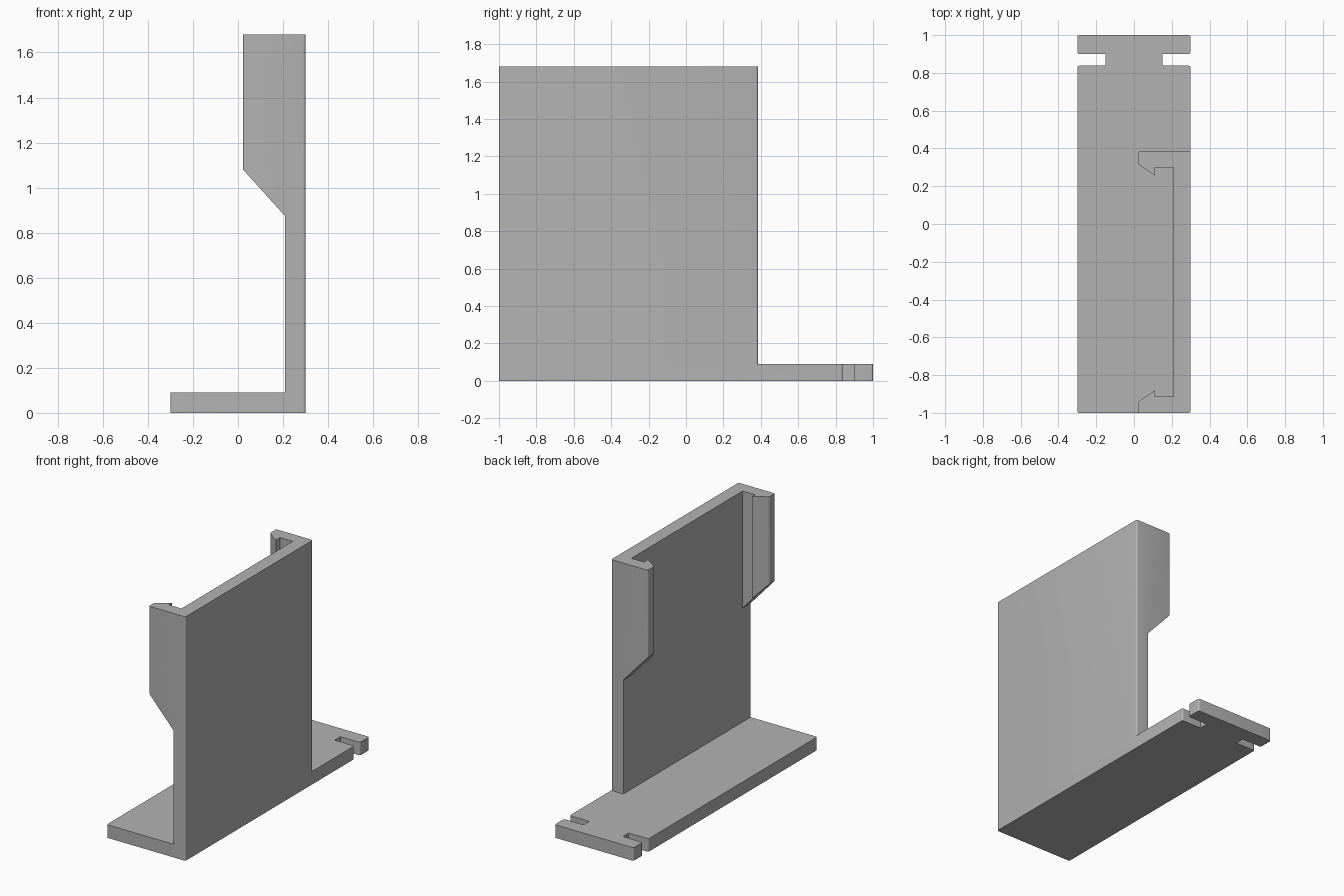
import bpy, bmesh
from mathutils import Vector

cube = bpy.data.objects.get("Cube")
if cube:
    bpy.data.objects.remove(cube, do_unlink=True)

grey = bpy.data.materials.new("plain grey")
grey.use_nodes = True
COLOUR = (0.45, 0.45, 0.45, 1)
grey.diffuse_color = COLOUR
grey.node_tree.nodes["Principled BSDF"].inputs["Base Color"].default_value = COLOUR

LEFT, INNER, HOOK, BACK = 0.3, 0.208, 0.022, 0.385
BASE_H, WALL_H = 0.09, 1.68
RADIUS, STEPS = 0.012, 4


def rounded(points):
    """Replace each corner flagged with a third value by a small arc."""
    out = []
    for i, p in enumerate(points):
        c = Vector(p[:2])
        if len(p) < 3:
            out.append(c)
            continue
        a = c + (Vector(points[i - 1][:2]) - c).normalized() * RADIUS
        b = c + (Vector(points[(i + 1) % len(points)][:2]) - c).normalized() * RADIUS
        for k in range(STEPS + 1):
            t = k / STEPS
            out.append(a * (1 - t) ** 2 + c * 2 * t * (1 - t) + b * t * t)
    return out


def prism(name, corners, start, vector):
    """Extrude a closed outline; corners are already 3D positions."""
    bm = bmesh.new()
    face = bm.faces.new([bm.verts.new(c) for c in corners])
    res = bmesh.ops.extrude_face_region(bm, geom=[face], use_keep_orig=True)
    verts = [g for g in res["geom"] if isinstance(g, bmesh.types.BMVert)]
    bmesh.ops.translate(bm, verts=verts, vec=vector)
    bmesh.ops.translate(bm, verts=bm.verts[:], vec=start)
    bmesh.ops.recalc_face_normals(bm, faces=bm.faces[:])
    mesh = bpy.data.meshes.new(name)
    bm.to_mesh(mesh)
    bm.free()
    mesh.materials.append(grey)
    obj = bpy.data.objects.new(name, mesh)
    bpy.context.collection.objects.link(obj)
    return obj


def upright(name, outline, height):
    return prism(name, [(p.x, p.y, 0) for p in rounded(outline)], (0, 0, 0), (0, 0, height))


def combine(target, other, operation):
    mod = target.modifiers.new(operation.lower(), "BOOLEAN")
    mod.operation, mod.solver, mod.object = operation, "EXACT", other
    bpy.context.view_layer.objects.active = target
    bpy.ops.object.modifier_apply(modifier=mod.name)
    bpy.data.objects.remove(other, do_unlink=True)


# Foot plate with a pair of notches near the back
side = [(LEFT, -1, 1), (LEFT, 0.838, 1), (0.15, 0.838), (0.15, 0.9),
        (LEFT, 0.9, 1), (LEFT, 1, 1)]
bracket = upright("bracket", side + [(-p[0], *p[1:]) for p in reversed(side)], BASE_H)

# Tall wall with a barbed hook along each end
wall = upright("wall", [
    (LEFT, -1, 1), (LEFT, BACK, 1),
    (HOOK, BACK, 1), (HOOK, 0.315, 1), (0.112, 0.255), (0.112, 0.298), (INNER, 0.298),
    (INNER, -0.913), (0.112, -0.913), (0.112, -0.88), (HOOK, -0.94, 1), (HOOK, -1, 1),
], WALL_H)

# Remove the lower part of the hooks along a sloping underside
slope = [(-0.2, -0.1), (INNER, -0.1), (INNER, 0.875), (HOOK, 1.08), (-0.2, 1.32)]
cutter = prism("hook_cutter", [(x, 0, z) for x, z in slope], (0, -1.2, 0), (0, 2, 0))
cutter.hide_render = True
combine(wall, cutter, "DIFFERENCE")
combine(bracket, wall, "UNION")

# Smooth only the tiny corner rounds
bpy.ops.object.select_all(action="DESELECT")
bracket.select_set(True)
bpy.context.view_layer.objects.active = bracket
bpy.ops.object.shade_smooth_by_angle(angle=0.52)
